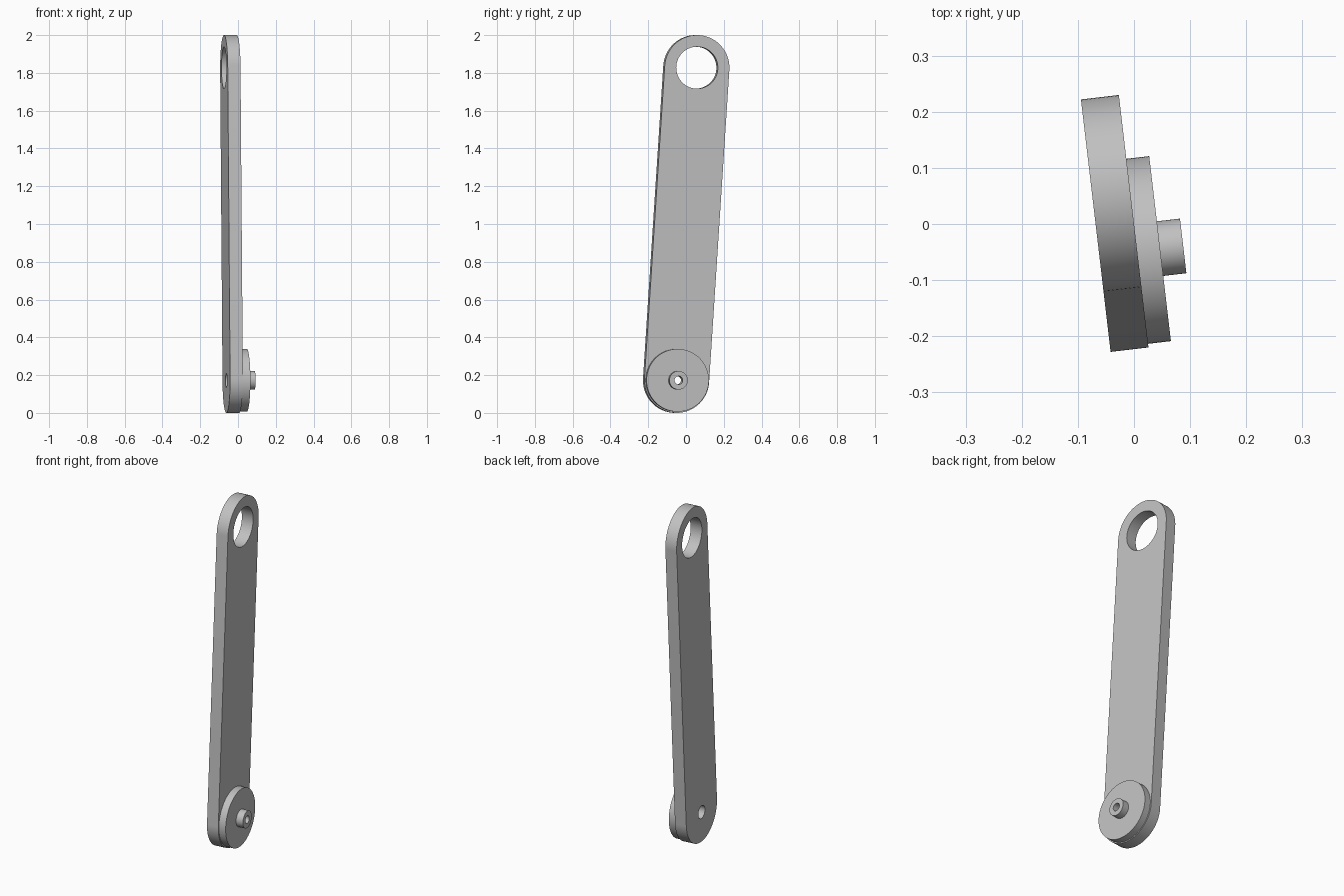
import bpy
import bmesh
from math import sin, cos, pi, radians
from mathutils import Matrix

cube = bpy.data.objects.get("Cube")
if cube:
    bpy.data.objects.remove(cube)

metal = bpy.data.materials.new("plain grey")
metal.use_nodes = True
grey = (0.53, 0.53, 0.53, 1)
metal.diffuse_color = grey
metal.node_tree.nodes["Principled BSDF"].inputs["Base Color"].default_value = grey

TURN = Matrix.Rotation(radians(6.7), 4, "Z")
PIVOT = (-0.049, 0.1725)   # lower end of the arm (across, up)
EYE = (0.059, 1.8275)      # upper end of the arm
END_RADIUS = 0.1725
BORE = 0.022


def arc(centre, radius, start=0.0, sweep=2 * pi, steps=96):
    """Points along an arc; a full circle does not repeat its first point."""
    count = steps if sweep >= 2 * pi else steps + 1
    return [(centre[0] + radius * cos(start + sweep * i / steps),
             centre[1] + radius * sin(start + sweep * i / steps))
            for i in range(count)]


def extruded_profile(name, loops, near, far):
    """Fill an outline with its holes, then thicken it sideways."""
    bm = bmesh.new()
    edges = []
    for loop in loops:
        verts = [bm.verts.new((near, y, z)) for y, z in loop]
        edges += [bm.edges.new((v, verts[i - 1])) for i, v in enumerate(verts)]
    bmesh.ops.triangle_fill(bm, edges=edges, use_beauty=True)
    side = bmesh.ops.extrude_face_region(bm, geom=bm.faces[:], use_keep_orig=True)
    moved = [g for g in side["geom"] if isinstance(g, bmesh.types.BMVert)]
    bmesh.ops.translate(bm, verts=moved, vec=(far - near, 0, 0))
    bmesh.ops.recalc_face_normals(bm, faces=bm.faces[:])
    mesh = bpy.data.meshes.new(name)
    bm.to_mesh(mesh)
    bm.free()
    mesh.materials.append(metal)
    obj = bpy.data.objects.new(name, mesh)
    obj.matrix_world = TURN
    bpy.context.collection.objects.link(obj)
    bpy.ops.object.select_all(action="DESELECT")
    obj.select_set(True)
    bpy.context.view_layer.objects.active = obj
    bpy.ops.object.shade_smooth_by_angle(angle=radians(30))
    return obj


# Long arm with rounded ends, a large eye above and a small bore below
lean = (EYE[0] - PIVOT[0]) / (EYE[1] - PIVOT[1])
outline = (arc(EYE, END_RADIUS, -lean, pi, 48)
           + arc(PIVOT, END_RADIUS, pi - lean, pi, 48))
extruded_profile("arm", [outline, arc(EYE, 0.111), arc(PIVOT, 0.037, steps=48)],
                 -0.068, 0.0)

# Round boss on the lower end, and the hollow pin standing on it
extruded_profile("boss_disc", [arc(PIVOT, 0.166), arc(PIVOT, BORE, steps=48)],
                 0.0, 0.041)
extruded_profile("hollow_pin", [arc(PIVOT, 0.049), arc(PIVOT, BORE, steps=48)],
                 0.041, 0.0825)
